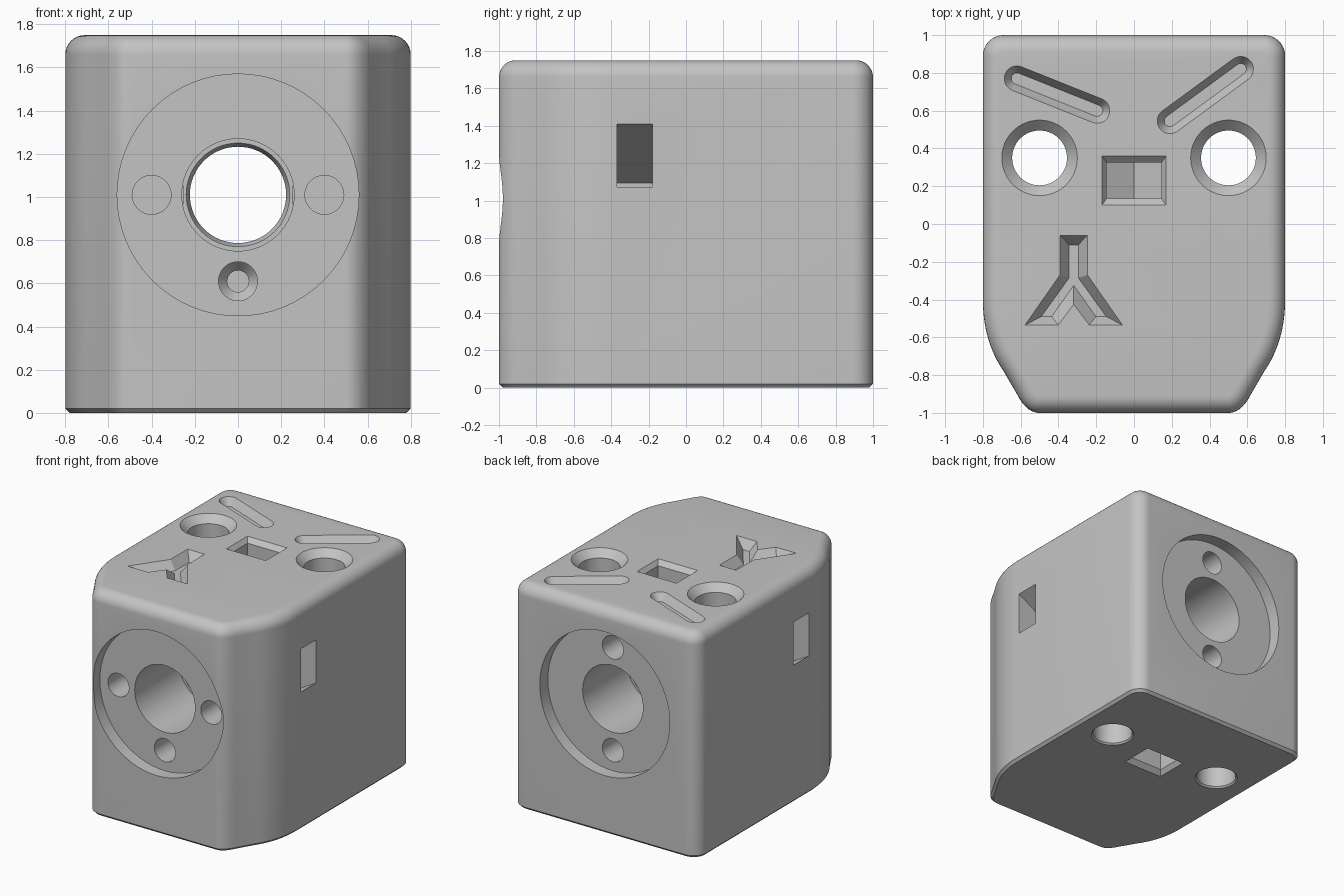
import bpy, bmesh, math
from mathutils import Vector

cube = bpy.data.objects.get("Cube")
if cube:
    bpy.data.objects.remove(cube, do_unlink=True)

H = 1.75       # block height
BORE_Z = 1.01  # height of the main bore

grey = bpy.data.materials.new("plain grey")
grey.use_nodes = True
grey.diffuse_color = (0.55, 0.55, 0.55, 1)
grey.node_tree.nodes["Principled BSDF"].inputs["Base Color"].default_value = grey.diffuse_color


def loft(name, rings):
    """Closed solid through a list of equally sized point rings."""
    bm = bmesh.new()
    loops = [[bm.verts.new(p) for p in ring] for ring in rings]
    for a, b in zip(loops, loops[1:]):
        for i in range(len(a)):
            j = (i + 1) % len(a)
            bm.faces.new((a[i], a[j], b[j], b[i]))
    bm.faces.new(loops[0])
    bm.faces.new(loops[-1])
    bmesh.ops.recalc_face_normals(bm, faces=bm.faces)
    mesh = bpy.data.meshes.new(name)
    bm.to_mesh(mesh)
    bm.free()
    mesh.materials.append(grey)
    ob = bpy.data.objects.new(name, mesh)
    bpy.context.collection.objects.link(ob)
    return ob


cutters = []


def cut(name, rings):
    ob = loft(name, rings)
    ob.hide_render = True
    cutters.append(ob)


def flat(points, z):
    return [Vector((x, y, z)) for x, y in points]


def circle(r, n=64):
    return [(r * math.cos(math.tau * i / n), r * math.sin(math.tau * i / n)) for i in range(n)]


def round_y(name, x, z, steps):
    """Turned cutter along y; steps are (y, radius)."""
    cut(name, [[Vector((x + a, y, z + b)) for a, b in circle(r)] for y, r in steps])


def round_z(name, x, y, steps):
    """Turned cutter along z; steps are (z, radius)."""
    cut(name, [[Vector((x + a, y + b, z)) for a, b in circle(r)] for z, r in steps])


def bend(p0, p1, p2, n):
    p0, p1, p2 = Vector(p0), Vector(p1), Vector(p2)
    return [p0.lerp(p1, t / n).lerp(p1.lerp(p2, t / n), t / n) for t in range(n + 1)]


# Block outline: tapered front, straight sides, rounded back corners
half = bend((0.5, -1), (0.57, -1), (0.62, -0.9), 10)
half += bend((0.69, -0.78), (0.8, -0.62), (0.8, -0.4), 14)
R = 0.11
half += [Vector((0.8 - R + R * math.cos(a), 1 - R + R * math.sin(a)))
         for a in (math.pi / 2 * i / 10 for i in range(11))]
outline = half + [Vector((-p.x, p.y)) for p in reversed(half)]


def inset(d):
    pts = []
    for i, p in enumerate(outline):
        before = (p - outline[i - 1]).normalized()
        after = (outline[(i + 1) % len(outline)] - p).normalized()
        t = (before + after).normalized()
        pts.append((p.x - t.y * d, p.y + t.x * d))
    return pts


# Block body: small bottom chamfer, rounded top edge
F = 0.09
rings = [flat(inset(0.02), 0), flat(inset(0), 0.02)]
for i in range(9):
    a = math.pi / 2 * i / 8
    rings.append(flat(inset(F * (1 - math.cos(a))), H - F + F * math.sin(a)))
body = loft("block_body", rings)

# Main bore with a narrower middle, and a round recess at each end
round_y("bore", 0, BORE_Z, [(-1.1, 0.26), (-0.35, 0.26), (-0.35, 0.24), (-0.31, 0.223),
                            (0.31, 0.223), (0.35, 0.24), (0.35, 0.26), (1.1, 0.26)])
for s in (-1, 1):
    round_y("end_recess", 0, BORE_Z, [(s * 0.9, 0.56), (s * 1.1, 0.56)])

# Screw holes: side pair in front, upper and lower pair at the back
for s in (-1, 1):
    round_y("front_screw_hole", s * 0.4, BORE_Z, [(-1.1, 0.09), (-0.1, 0.09)])
    round_y("back_screw_hole", 0, BORE_Z + s * 0.4, [(0.07, 0.09), (1.1, 0.09)])
round_y("lower_front_hole", 0, BORE_Z - 0.4,
        [(-1.1, 0.09), (-0.35, 0.09), (-0.3, 0.05), (-0.15, 0.05)])


# Nut slots: half-hexagon pockets running out from each screw hole
def nut_slot(cx, cz, y, direction, length):
    u = Vector((direction[0], 0, direction[1])).normalized()
    v = Vector((-u.z, 0, u.x))
    w, tip = 0.145, 0.145 / math.cos(math.pi / 6)
    shape = [(length, w), (-tip / 2, w), (-tip, 0), (-tip / 2, -w), (length, -w)]
    cut("nut_slot", [[Vector((cx, y + dy, cz)) + u * a + v * b for a, b in shape]
                     for dy in (-0.095, 0.095)])


def rect(hx, hy, cy):
    return [(-hx, cy - hy), (hx, cy - hy), (hx, cy + hy), (-hx, cy + hy)]


for s in (-1, 1):
    nut_slot(s * 0.4, BORE_Z, -0.275, (s * math.cos(math.pi / 6), 0.5), 0.75)
    nut_slot(0, BORE_Z + s * 0.4, 0.23, (0, s), 0.8)
    face = H if s > 0 else 0
    cut("slot_mouth", [flat(rect(0.145, 0.095, 0.23), face - s * 0.035),
                       flat(rect(0.17, 0.13, 0.23), face),
                       flat(rect(0.17, 0.13, 0.23), face + s * 0.05)])

# Round eyes right through the block
for s in (-1, 1):
    round_z("eye_hole", s * 0.5, 0.35, [(-0.1, 0.157), (0, 0.157), (0.012, 0.145),
                                        (H - 0.055, 0.145), (H, 0.2), (H + 0.1, 0.2)])


# Eyebrows: capsule grooves with sloped walls
def capsule(a, b, r, n=12):
    a, b = Vector(a), Vector(b)
    base = math.atan2(b.y - a.y, b.x - a.x)
    pts = []
    for c, start in ((b, base - math.pi / 2), (a, base + math.pi / 2)):
        for i in range(n + 1):
            t = start + math.pi * i / n
            pts.append((c.x + r * math.cos(t), c.y + r * math.sin(t)))
    return pts


for a, b in (((-0.62, 0.77), (-0.195, 0.6)), ((0.19, 0.545), (0.565, 0.82))):
    cut("eyebrow", [flat(capsule(a, b, r), z)
                    for r, z in ((0.03, H - 0.06), (0.067, H), (0.067, H + 0.1))])

# Mouth: forked groove, mirrored about its own centre line
MX = -0.319


def fork(side, notch):
    return ([(MX + x, y) for x, y in side] + [(MX, notch)]
            + [(MX - x, y) for x, y in reversed(side)])


rim = fork([(0.073, -0.06), (0.073, -0.27), (0.258, -0.535), (0.082, -0.535)], -0.425)
floor = fork([(0.024, -0.11), (0.024, -0.285), (0.172, -0.49), (0.117, -0.49)], -0.325)
cut("mouth", [flat(floor, H - 0.07), flat(rim, H), flat(rim, H + 0.1)])

# Cut everything, then shade
bpy.ops.object.select_all(action="DESELECT")
body.select_set(True)
bpy.context.view_layer.objects.active = body
for c in cutters:
    m = body.modifiers.new(c.name, "BOOLEAN")
    m.operation = "DIFFERENCE"
    m.solver = "EXACT"
    m.object = c
    bpy.ops.object.modifier_apply(modifier=m.name)
    bpy.data.objects.remove(c, do_unlink=True)
bpy.ops.object.shade_smooth_by_angle(angle=math.radians(28))
